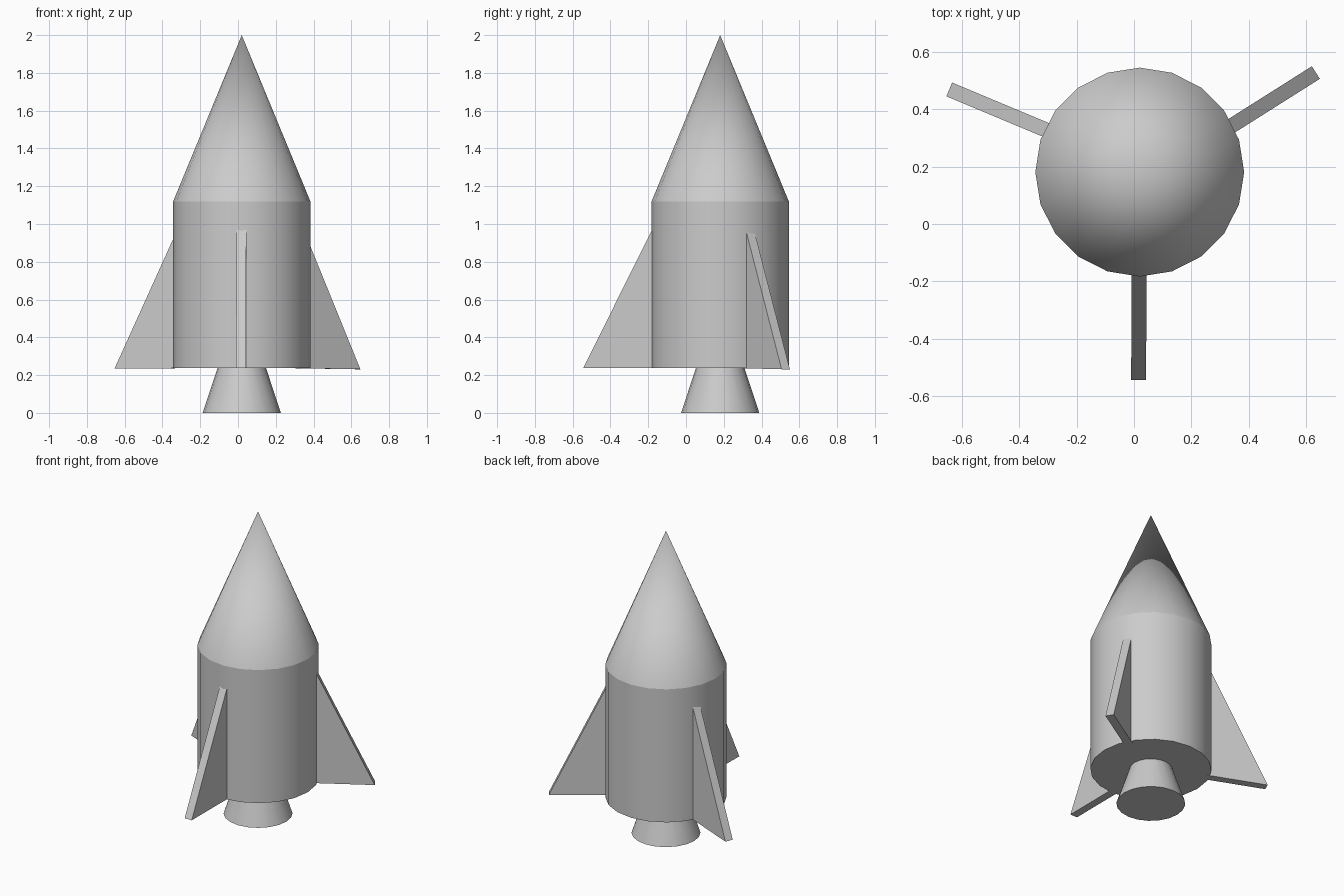
import bpy, bmesh, math
from mathutils import Vector

if "Cube" in bpy.data.objects:
    bpy.data.objects.remove(bpy.data.objects["Cube"])

CX, CY = 0.02, 0.181   # rocket axis
SIDES = 20


def frustum(name, r_bottom, r_top, z0, z1):
    bpy.ops.mesh.primitive_cone_add(vertices=SIDES, radius1=r_bottom, radius2=r_top,
                                    depth=z1 - z0, location=(CX, CY, (z0 + z1) / 2))
    ob = bpy.context.object
    ob.name = name
    bpy.ops.object.shade_smooth_by_angle(angle=math.radians(30))
    return ob


def fin(name, tip, angle, slope, z_tip, z_root=0.237, depth=0.42, thick=0.052):
    """Triangular plate running inward from its outer tip into the hull."""
    out = Vector((math.cos(math.radians(angle)), math.sin(math.radians(angle)), 0))
    side = Vector((-out.y, out.x, 0)) * thick / 2
    profile = [(0, z_tip), (depth, z_root), (depth, z_tip + slope * depth)]
    bm = bmesh.new()
    points = [Vector((*tip, 0)) - out * d + Vector((0, 0, z)) for d, z in profile]
    face = bm.faces.new([bm.verts.new(p - side) for p in points])
    new = bmesh.ops.extrude_face_region(bm, geom=[face])["geom"]
    bmesh.ops.translate(bm, vec=side * 2,
                        verts=[v for v in new if isinstance(v, bmesh.types.BMVert)])
    bmesh.ops.recalc_face_normals(bm, faces=bm.faces)
    mesh = bpy.data.meshes.new(name)
    bm.to_mesh(mesh)
    bm.free()
    bpy.context.collection.objects.link(bpy.data.objects.new(name, mesh))


# Hull, nose and engine
frustum("body", 0.364, 0.364, 0.237, 1.118)
frustum("nose_cone", 0.364, 0.0, 1.118, 2.0)
frustum("engine_nozzle", 0.207, 0.121, 0.0, 0.26)

# Three slightly uneven stabiliser fins
fin("front_fin", (0.016, -0.544), 269.7, 2.01, 0.237)
fin("right_fin", (0.634, 0.528), 32.3, 2.08, 0.231)
fin("left_fin", (-0.644, 0.469), 157.3, 2.04, 0.234)
